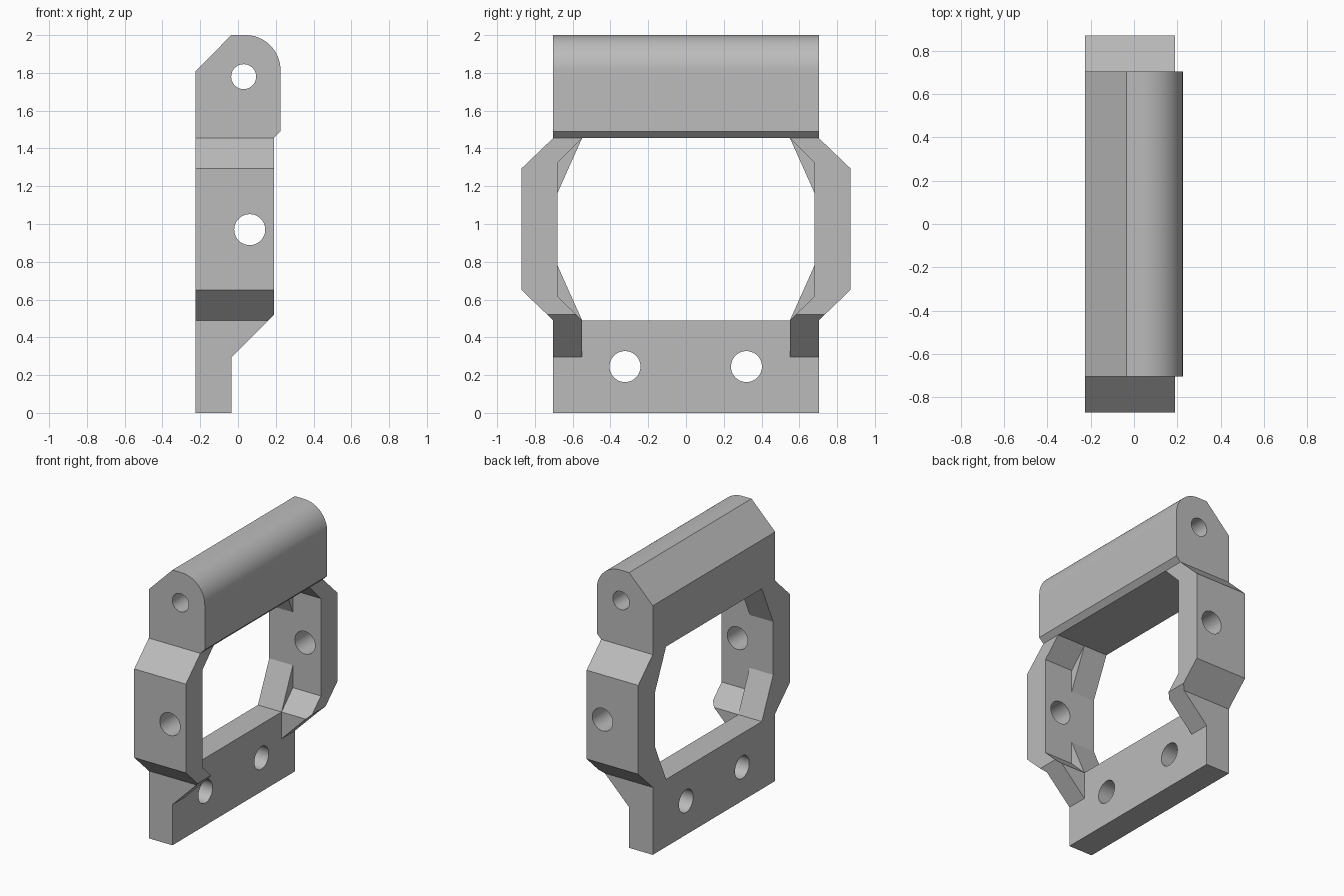
import bpy, bmesh
from math import sin, cos, pi
from mathutils import Matrix, Vector

if "Cube" in bpy.data.objects:
    bpy.data.objects.remove(bpy.data.objects["Cube"])

# One plain grey
GREY = (0.5, 0.5, 0.5, 1)
mat = bpy.data.materials.new("plain grey")
mat.use_nodes = True
mat.diffuse_color = GREY
mat.node_tree.nodes["Principled BSDF"].inputs["Base Color"].default_value = GREY


def prism(name, points, axis, start, end):
    """Extrude a closed outline along x (points are y, z) or y (points are x, z)."""
    bm = bmesh.new()
    place = (lambda a, b: (start, a, b)) if axis == "x" else (lambda a, b: (a, start, b))
    face = bm.faces.new([bm.verts.new(place(a, b)) for a, b in points])
    out = bmesh.ops.extrude_face_region(bm, geom=[face])
    move = Vector((end - start, 0, 0)) if axis == "x" else Vector((0, end - start, 0))
    bmesh.ops.translate(bm, vec=move, verts=[v for v in out["geom"] if isinstance(v, bmesh.types.BMVert)])
    bmesh.ops.recalc_face_normals(bm, faces=bm.faces)
    mesh = bpy.data.meshes.new(name)
    bm.to_mesh(mesh)
    bm.free()
    obj = bpy.data.objects.new(name, mesh)
    mesh.materials.append(mat)
    bpy.context.collection.objects.link(obj)
    return obj


def arc(a, b, radius, first, last, steps):
    angles = [first + (last - first) * i / steps for i in range(steps + 1)]
    return [(a + radius * cos(t), b + radius * sin(t)) for t in angles]


def drill(name, axis, a, b, radius):
    return prism(name, arc(a, b, radius, 0, 2 * pi, 48)[:-1], axis, -1, 1)


def mirrored(half):
    """Close an outline given its +y half from bottom to top."""
    return half + [(-y, z) for y, z in reversed(half)]


def combine(target, tool, operation):
    mod = target.modifiers.new(tool.name, "BOOLEAN")
    mod.operation, mod.solver, mod.object = operation, "EXACT", tool
    bpy.context.view_layer.objects.active = target
    bpy.ops.object.modifier_apply(modifier=mod.name)
    bpy.data.objects.remove(tool)


BACK, STEP, FRONT, NOSE = -0.225, -0.035, 0.19, 0.225
SILL, HEAD = 0.49, 1.455

# Side profile: thin foot, sloped underside, side arms, rounded hinge bar
profile = [(BACK, 0), (STEP, 0), (STEP, 0.295), (FRONT, 0.52), (FRONT, HEAD), (NOSE, 1.49)]
profile += arc(0.04, 1.815, 0.185, 0, pi / 2, 20) + [(STEP, 2), (BACK, 1.81)]
bracket = prism("hinge_bracket", profile, "y", -1, 1)

# Outline with side arms bulging outward
outline = mirrored([(0.703, 0), (0.703, SILL), (0.87, 0.65), (0.87, 1.295), (0.703, HEAD), (0.703, 2.2)])
combine(bracket, prism("outer_outline", outline, "x", -1, 1), "INTERSECT")

# Front recess runs down between the lugs to the foot plate
recess = mirrored([(0.55, 0.2), (0.55, SILL), (0.68, 0.617), (0.68, 1.325), (0.55, HEAD)])
combine(bracket, prism("front_recess", recess, "x", STEP, 1), "DIFFERENCE")

# Rear window keeps steep corner gussets
window = mirrored([(0.55, SILL), (0.68, 0.78), (0.68, 1.165), (0.55, HEAD)])
combine(bracket, prism("rear_window", window, "x", -1, 0), "DIFFERENCE")

# Hinge pin hole, arm holes and foot mounting holes
for tool in (drill("pin_hole", "y", 0.03, 1.78, 0.066),
             drill("arm_holes", "y", 0.062, 0.97, 0.082),
             drill("foot_hole_left", "x", 0.32, 0.245, 0.082),
             drill("foot_hole_right", "x", -0.323, 0.245, 0.082)):
    combine(bracket, tool, "DIFFERENCE")

# Smooth curves, crisp edges
bpy.ops.object.select_all(action="DESELECT")
bracket.select_set(True)
bpy.context.view_layer.objects.active = bracket
bpy.ops.object.shade_smooth_by_angle(angle=pi / 9)
